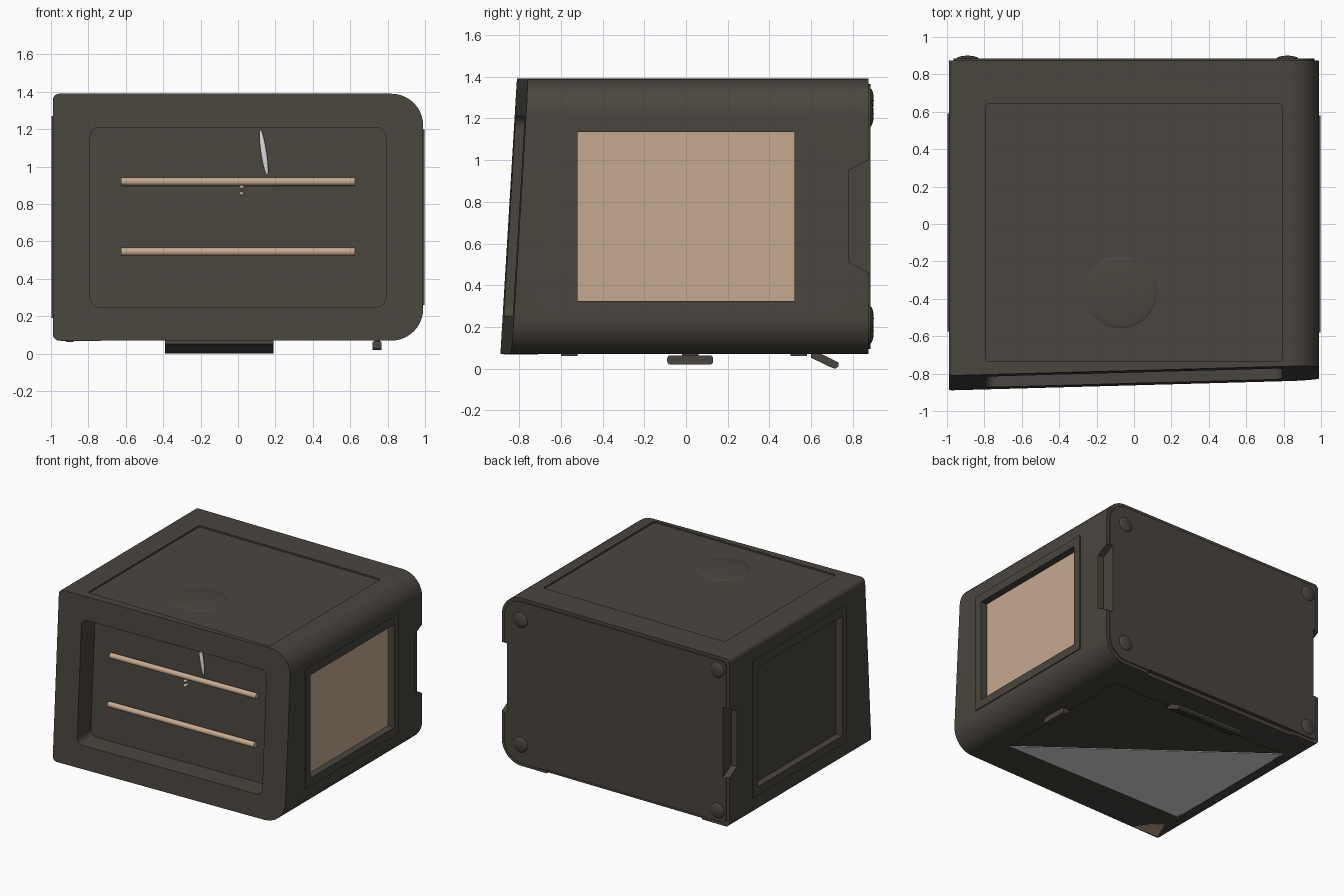
import bpy, bmesh, math
from mathutils import Matrix

old = bpy.data.objects.get("Cube")
if old:
    bpy.data.objects.remove(old, do_unlink=True)


def material(name, rgb):
    m = bpy.data.materials.new(name)
    m.use_nodes = True
    m.diffuse_color = (*rgb, 1)
    bsdf = m.node_tree.nodes["Principled BSDF"]
    bsdf.inputs["Base Color"].default_value = (*rgb, 1)
    bsdf.inputs["Roughness"].default_value = 0.7
    return m


DARK = material("dark_brown_grey", (0.068, 0.06, 0.049))
BEIGE = material("warm_beige", (0.56, 0.40, 0.28))
WHITE = material("soft_white", (0.72, 0.72, 0.72))


def finish(name, bm, mat):
    bmesh.ops.recalc_face_normals(bm, faces=bm.faces)
    mesh = bpy.data.meshes.new(name)
    bm.to_mesh(mesh)
    bm.free()
    mesh.materials.append(mat)
    ob = bpy.data.objects.new(name, mesh)
    bpy.context.collection.objects.link(ob)
    return ob


def smooth(ob):
    bpy.ops.object.select_all(action="DESELECT")
    ob.select_set(True)
    bpy.context.view_layer.objects.active = ob
    bpy.ops.object.shade_smooth_by_angle(angle=math.radians(30))


def rounded(u0, v0, u1, v1, left, right, steps=8):
    """Rounded rectangle outline with one radius per side."""
    pts = []
    corners = [(u1 - right, v1 - right, right), (u0 + left, v1 - left, left),
               (u0 + left, v0 + left, left), (u1 - right, v0 + right, right)]
    for i, (cu, cv, r) in enumerate(corners):
        for k in range(steps + 1):
            a = math.pi / 2 * (i + k / steps)
            pts.append((cu + r * math.cos(a), cv + r * math.sin(a)))
    return pts


def rect(u0, v0, u1, v1):
    return [(u0, v0), (u1, v0), (u1, v1), (u0, v1)]


def prism(name, pts, axis, lo, hi, mat=DARK):
    """Extrude a 2D outline along an axis."""
    place = {"X": lambda u, v, w: (w, u, v),
             "Y": lambda u, v, w: (u, w, v),
             "Z": lambda u, v, w: (u, v, w)}[axis]
    bm = bmesh.new()
    ends = [[bm.verts.new(place(u, v, w)) for u, v in pts] for w in (lo, hi)]
    for loop in ends:
        bm.faces.new(loop)
    n = len(pts)
    for i in range(n):
        j = (i + 1) % n
        bm.faces.new((ends[0][i], ends[0][j], ends[1][j], ends[1][i]))
    return finish(name, bm, mat)


def ball(name, loc, size, mat=DARK, tilt=0):
    bm = bmesh.new()
    bmesh.ops.create_uvsphere(bm, u_segments=32, v_segments=16, radius=1)
    bm.transform(Matrix.Translation(loc) @ Matrix.Rotation(tilt, 4, "Y")
                 @ Matrix.Diagonal((*size, 1)))
    ob = finish(name, bm, mat)
    smooth(ob)
    return ob


def cut(cutter, *targets):
    for ob in targets:
        mod = ob.modifiers.new("cut", "BOOLEAN")
        mod.operation, mod.solver, mod.object = "DIFFERENCE", "EXACT", cutter
        bpy.context.view_layer.objects.active = ob
        bpy.ops.object.modifier_apply(modifier=mod.name)
    bpy.data.objects.remove(cutter, do_unlink=True)


def front_y(x, z):
    """Slanted front plane."""
    return -0.89 + 0.0275 * (x + 1) + 0.06 * (z - 0.07)


# Case with slanted front
body = prism("case", rounded(-0.99, 0.07, 0.99, 1.39, 0.035, 0.17, 10), "Y", -1, 0.875)
for v in body.data.vertices:
    if v.co.y < 0:
        v.co.y = front_y(v.co.x, v.co.z)

# Back plate
back = prism("back_plate", rounded(-0.965, 0.095, 0.965, 1.365, 0.03, 0.15), "Y", 0.87, 0.884)

# Front recess, parallel to the slanted front
DEPTH = 0.17
cutter = prism("front_cutter", rounded(-0.79, 0.25, 0.79, 1.21, 0.05, 0.05), "Y", -1.2, 0)
for v in cutter.data.vertices:
    if v.co.y > -0.5:
        v.co.y = front_y(v.co.x, v.co.z) + DEPTH
cut(cutter, body)

# Top recess and bottom hatch recess
cut(prism("top_cutter", rounded(-0.79, -0.735, 0.79, 0.645, 0.015, 0.015, 3), "Z", 1.378, 1.5), body)
cut(prism("hatch_cutter", rect(-0.89, -0.57, 0.69, 0.61), "Z", 0, 0.078), body)

# Side frames with sunken panels
SIDES = [("left", 1, (-0.58, 0.26, 0.58, 1.20), (-0.52, 0.325, 0.52, 1.135), BEIGE),
         ("right", -1, (-0.575, 0.19, 0.59, 1.27), (-0.52, 0.26, 0.53, 1.20), DARK)]
for side, s, outer, inner, mat in SIDES:
    frame = prism(side + "_frame", rect(*outer), "X", s * 0.97, s * 0.997)
    cut(prism("window_cutter", rect(*inner), "X", s * 0.94, s * 1.1), body, frame)
    prism(side + "_panel", rect(*inner), "X", s * 0.935, s * 0.943, mat)
    # Hand notch at the back edge
    notch = [(0.95, 0.42), (0.78, 0.51), (0.78, 0.95), (0.95, 1.04)]
    cut(prism("notch_cutter", notch, "X", s * 0.94, s * 1.1), body, back)

# Slot along the lower back edge
cut(prism("slot_cutter", rect(-0.75, 0, 0.6, 0.1), "Y", 0.855, 1), body, back)
smooth(body)
smooth(back)

# Perches and feather in the front recess
for name, z in (("upper_perch", 0.92), ("lower_perch", 0.545)):
    ring = [(0.022 * math.cos(a), z + 0.022 * math.sin(a))
            for a in (math.tau * i / 16 for i in range(16))]
    perch = prism(name, ring, "X", -0.625, 0.625, BEIGE)
    for v in perch.data.vertices:
        v.co.y += front_y(v.co.x, z) + DEPTH - 0.03
    smooth(perch)
ball("feather", (0.138, front_y(0.14, 1.08) + DEPTH - 0.02, 1.075),
     (0.016, 0.012, 0.125), WHITE, -0.15)
for i, z in enumerate((0.89, 0.855)):
    ball(f"crumb_{i + 1}", (0.02, front_y(0, z) + DEPTH - 0.03, z), (0.014, 0.03, 0.012), BEIGE)

# Round button on the top
ball("top_button", (-0.07, -0.365, 1.377), (0.195, 0.195, 0.014))

# Back bumpers
for i, (x, z) in enumerate([(-0.89, 1.285), (-0.89, 0.18), (0.82, 1.22), (0.82, 0.24)]):
    ball(f"back_bumper_{i + 1}", (x, 0.882, z), (0.06, 0.018, 0.06))

# Hatch lining, hinges, latch and handle underneath
prism("hatch_lining", [(0.69, -0.57), (-0.89, 0.61), (-0.89, -0.57)], "Z", 0.073, 0.08, WHITE)
prism("corner_patch", [(-0.73, -0.875), (-0.8, -0.77), (-0.88, -0.71), (-0.95, -0.87)],
      "Z", 0.067, 0.072, BEIGE)
for i, y in enumerate((-0.56, 0.54)):
    prism(f"hinge_{i + 1}", rounded(-0.92, y - 0.04, -0.88, y + 0.04, 0.01, 0.01, 3), "Z", 0.062, 0.09)
prism("latch", rounded(-0.09, 0.02, 0.13, 0.064, 0.015, 0.015, 4), "X", 0.72, 0.768)
prism("latch_stem", rect(-0.02, 0.05, 0.06, 0.09), "X", 0.73, 0.758)
handle = [(0.6, 0.075), (0.6, 0.052), (0.7, 0.004), (0.715, 0), (0.73, 0.01), (0.73, 0.03), (0.64, 0.075)]
prism("handle", handle, "X", -0.39, 0.19)
